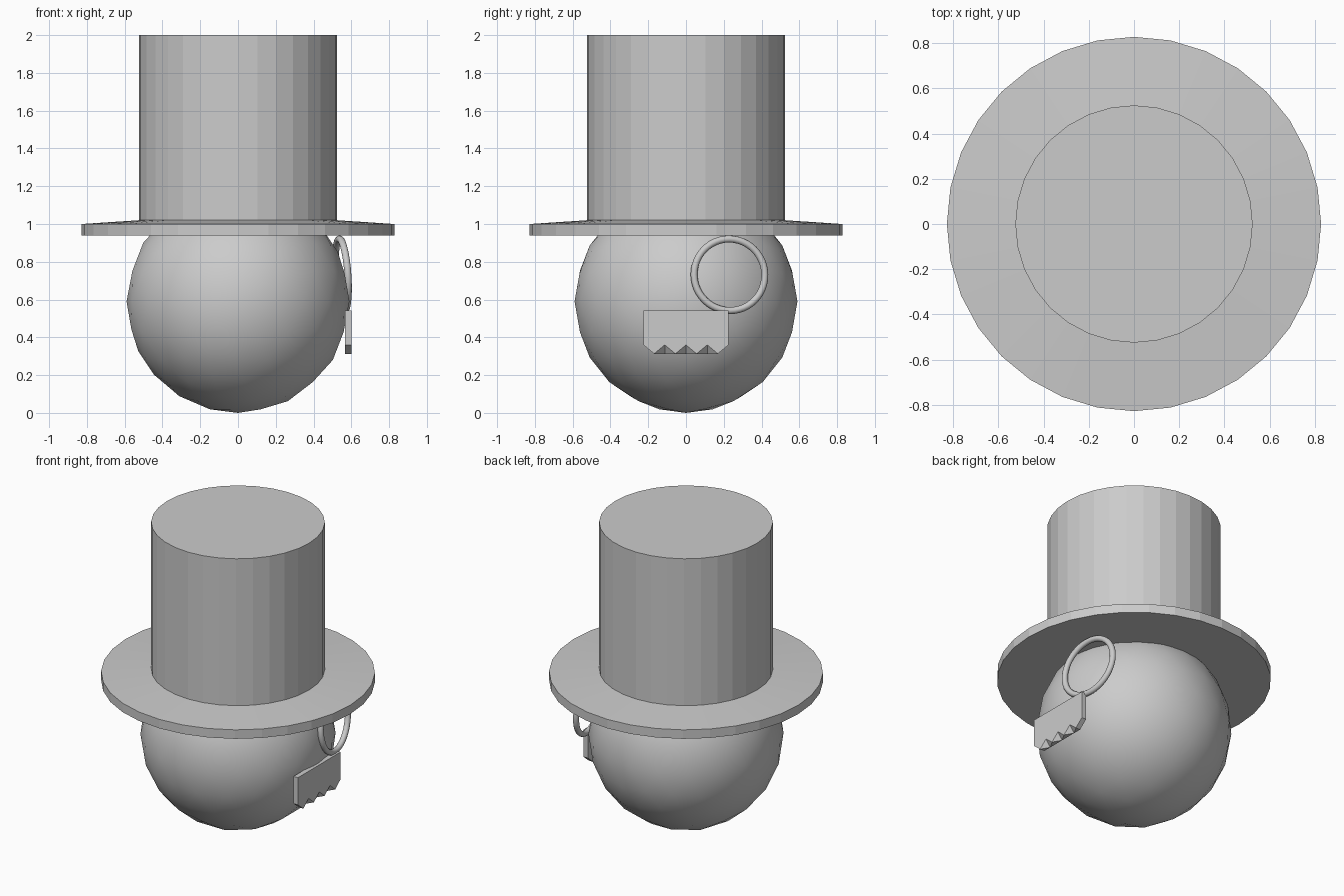
import bpy, bmesh, math
from mathutils import Vector

if "Cube" in bpy.data.objects:
    bpy.data.objects.remove(bpy.data.objects["Cube"])

grey = bpy.data.materials.new("plain grey")
grey.diffuse_color = (0.6, 0.6, 0.6, 1)
grey.use_nodes = True
grey.node_tree.nodes["Principled BSDF"].inputs["Base Color"].default_value = grey.diffuse_color


def finish(name, bm):
    bmesh.ops.recalc_face_normals(bm, faces=bm.faces[:])
    mesh = bpy.data.meshes.new(name)
    bm.to_mesh(mesh)
    bm.free()
    obj = bpy.data.objects.new(name, mesh)
    bpy.context.collection.objects.link(obj)
    mesh.materials.append(grey)
    return obj


# head: smooth low-poly ball
bpy.ops.mesh.primitive_ico_sphere_add(subdivisions=3, radius=0.59, location=(0, 0, 0.59))
head = bpy.context.object
head.name = "head"
head.data.materials.append(grey)
bpy.ops.object.shade_smooth()

# top hat: 32-sided stack of rings, closed at both ends
bm = bmesh.new()
SIDES = 32
rings = []
for r, z in [(0.828, 0.94), (0.828, 1.0), (0.525, 1.02), (0.525, 2.0)]:
    rings.append([bm.verts.new((r * math.sin(2 * math.pi * i / SIDES),
                                r * math.cos(2 * math.pi * i / SIDES), z))
                  for i in range(SIDES)])
for a, b in zip(rings, rings[1:]):
    for i in range(SIDES):
        j = (i + 1) % SIDES
        bm.faces.new((a[i], a[j], b[j], b[i]))
bm.faces.new(rings[0])
bm.faces.new(rings[-1])
finish("top_hat", bm)

# eyeglass ring, leaning along the curve of the head
tilt = Vector((1, 0.17, 0.07)).to_track_quat('Z', 'Y').to_euler()
bpy.ops.mesh.primitive_torus_add(major_radius=0.19, minor_radius=0.0185,
                                 major_segments=48, minor_segments=12,
                                 location=(0.55, 0.23, 0.731), rotation=tilt)
ring = bpy.context.object
ring.name = "eyeglass_ring"
ring.data.materials.append(grey)
bpy.ops.object.shade_smooth()

# moustache: plate with notches that slope down to a straight back edge
bm = bmesh.new()
HALF, TOP, HIGH, LOW = 0.225, 0.541, 0.36, 0.313
X_BACK, X_FRONT = 0.567, 0.6
outline = [(HALF, TOP, TOP), (-HALF, TOP, TOP)]          # y, front z, back z
for i in range(9):
    y = -HALF + 2 * HALF * i / 8
    front_z = LOW if i % 2 else HIGH
    back_z = HIGH if i in (0, 8) else LOW
    outline.append((y, front_z, back_z))
front = [bm.verts.new((X_FRONT, y, zf)) for y, zf, zb in outline]
back = [bm.verts.new((X_BACK, y, zb)) for y, zf, zb in outline]
n = len(outline)
for i in range(n):
    j = (i + 1) % n
    f, g, b, c = front[i], front[j], back[i], back[j]
    if outline[i][1] == outline[i][2] and outline[j][1] == outline[j][2]:
        bm.faces.new((f, g, c, b))
    elif outline[i][1] == LOW:                           # tooth tip, then notch
        bm.faces.new((f, g, c))
        bm.faces.new((f, c, b))
    else:                                                # notch, then tooth tip
        bm.faces.new((f, g, b))
        bm.faces.new((g, c, b))
bm.faces.new(front)
bm.faces.new(back[::-1])
finish("moustache", bm)
